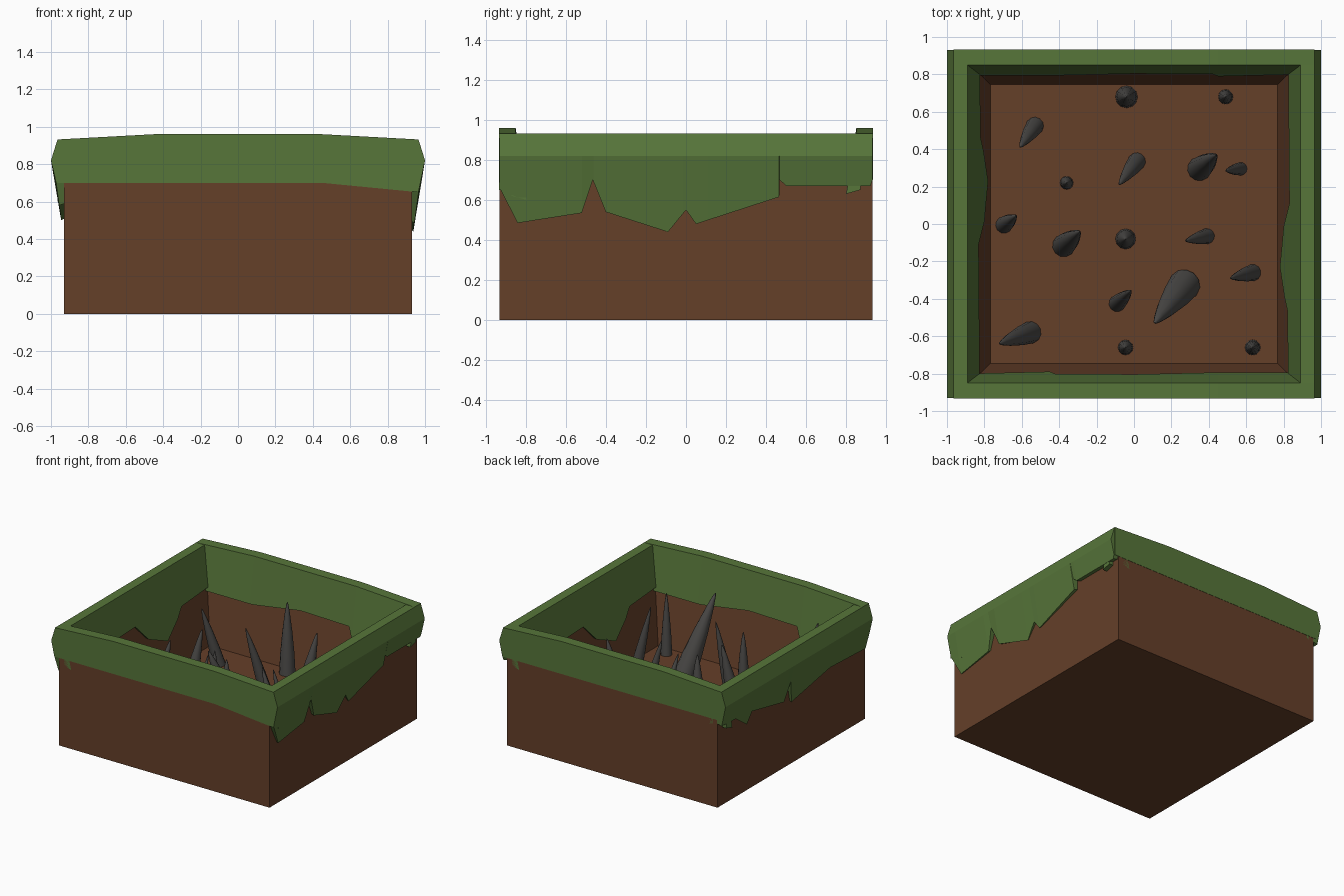
import bpy, bmesh, math
from mathutils import Vector

if "Cube" in bpy.data.objects:
    bpy.data.objects.remove(bpy.data.objects["Cube"])


def material(name, rgb):
    m = bpy.data.materials.new(name)
    m.diffuse_color = (*rgb, 1)
    m.use_nodes = True
    m.node_tree.nodes["Principled BSDF"].inputs["Base Color"].default_value = m.diffuse_color
    return m


DIRT = material("dirt", (0.13, 0.05, 0.022))
GRASS = material("grass", (0.095, 0.18, 0.042))
STONE = material("stone", (0.075, 0.072, 0.068))


def loft(name, rings, mat, smooth=False):
    """Skin equal-sized closed rings and cap both ends."""
    bm = bmesh.new()
    vs = [[bm.verts.new(p) for p in r] for r in rings]
    n = len(rings[0])
    for a, b in zip(vs, vs[1:]):
        for i in range(n):
            j = (i + 1) % n
            bm.faces.new((a[i], a[j], b[j], b[i]))
    bm.faces.new(vs[0])
    bm.faces.new(vs[-1])
    bmesh.ops.recalc_face_normals(bm, faces=bm.faces[:])
    me = bpy.data.meshes.new(name)
    bm.to_mesh(me)
    bm.free()
    me.materials.append(mat)
    ob = bpy.data.objects.new(name, me)
    bpy.context.collection.objects.link(ob)
    if smooth:
        for p in me.polygons:
            p.use_smooth = len(p.vertices) == 4
    return ob


def lerp(table, t):
    for (a, va), (b, vb) in zip(table, table[1:]):
        if t <= b:
            return va + (vb - va) * max(0, t - a) / (b - a)
    return table[-1][1]


# dirt pit: outer block, rim and tapered hollow down to the floor
def rect(x, y, z):
    return [(x, y, z), (-x, y, z), (-x, -y, z), (x, -y, z)]


FLOOR = 0.2
loft("dirt_pit", [rect(.93, .93, 0), rect(.93, .93, .7), rect(.86, .835, .7),
                  rect(.768, .745, FLOOR)], DIRT)

# ragged lower edges: (position along wall, height)
inner_end = [(-.93, .6), (-.43, .6), (-.01, .66), (.42, .65), (.45, .57), (.83, .63), (.93, .63)]
inner_side = [(-.93, .63), (-.11, .66), (.015, .52), (.23, .43), (.39, .54), (.46, .61), (.93, .64)]
right_edge = [(-.93, .66), (-.84, .485), (-.52, .535), (-.465, .70), (-.4, .54), (-.09, .44),
              (0, .55), (.05, .48), (.465, .615), (.467, .70), (.5, .67), (.92, .67), (.93, .70)]
left_edge = [(-.93, .70), (-.9, .58), (-.45, .6), (.02, .5), (.06, .69), (.12, .54),
             (.54, .63), (.59, .54), (.75, .65), (.93, .66)]


def stations(*tables):
    return sorted({t for tab in tables for t, _ in tab})


# overhanging grass on the left and right walls
def grass_side(name, s, outer, inner):
    rings = []
    for y in stations(outer, inner):
        zb, zi = lerp(outer, y), lerp(inner, y)
        prof = [(.932 + .04 * max(0, zb - .4) / .3, zb), (1, .82), (.965, .932), (.89, .932),
                (.89 - .22 * (.93 - zi), zi), (.885, zi + .02), (.885, .72), (.925, .72), (.925, zb + .01)]
        rings.append([(s * x, y, z) for x, z in prof])
    loft(name, rings, GRASS)


grass_side("grass_right", 1, right_edge, [(-t, z) for t, z in reversed(inner_side)])
grass_side("grass_left", -1, left_edge, inner_side)


# flush grass on the front and back walls, crowned in the middle
def grass_end(name, s, outer, inner):
    top = [(-.965, .932), (-.45, .96), (.45, .96), (.965, .932)]
    rings = []
    for x in stations(outer, inner, top):
        zb, zi, zt = lerp(outer, x), lerp(inner, x), lerp(top, x)
        prof = [(.932, zb), (.932, zt), (.85, zt), (.85 - .16 * (.95 - zi), zi),
                (.87, zi + .02), (.87, zb)]
        rings.append([(x, s * y, z) for y, z in prof])
    loft(name, rings, GRASS)


grass_end("grass_front", -1, [(-.965, .70), (.45, .70), (.965, .65)],
          [(-t, z) for t, z in reversed(inner_end)])
grass_end("grass_back", 1, [(-.965, .70), (.965, .70)], inner_end)


# stone spikes: base x, base y, tip x, tip y, tip z, radius
def spike(i, bx, by, tx, ty, tz, r):
    base, tip = Vector((bx, by, FLOOR - .01)), Vector((tx, ty, tz))
    q = (tip - base).to_track_quat('Z', 'Y')
    rings = []
    for t, f in [(0, 1), (.3, .86), (.6, .6), (.85, .31), (.97, .12), (1, .02)]:
        c = base.lerp(tip, t)
        ring = []
        for k in range(12):
            a = k * math.tau / 12
            ring.append(c + q @ Vector((r * f * math.cos(a), r * f * math.sin(a), 0)))
        rings.append(ring)
    loft(f"spike_{i:02d}", rings, STONE, True)


for i, s in enumerate([
    (-.04, .68, -.04, .68, .77, .06), (.49, .68, .49, .68, .6, .04),
    (-.36, .22, -.36, .22, .47, .036), (-.045, -.08, -.045, -.08, .6, .055),
    (-.045, -.66, -.045, -.66, .56, .041), (.635, -.66, .635, -.66, .69, .042),
    (.27, -.325, .11, -.53, .88, .085), (-.53, .525, -.61, .41, .67, .048),
    (.015, .335, -.08, .21, .73, .048), (.35, .295, .44, .37, .77, .065),
    (.57, .295, .49, .285, .6, .036), (-.695, -.005, -.63, .045, .55, .046),
    (-.375, -.115, -.29, -.04, .76, .062), (.39, -.065, .275, -.09, .63, .042),
    (.635, -.26, .515, -.29, .75, .045), (-.09, -.425, -.015, -.355, .75, .045),
    (-.555, -.58, -.72, -.64, .82, .06),
]):
    spike(i + 1, *s)
